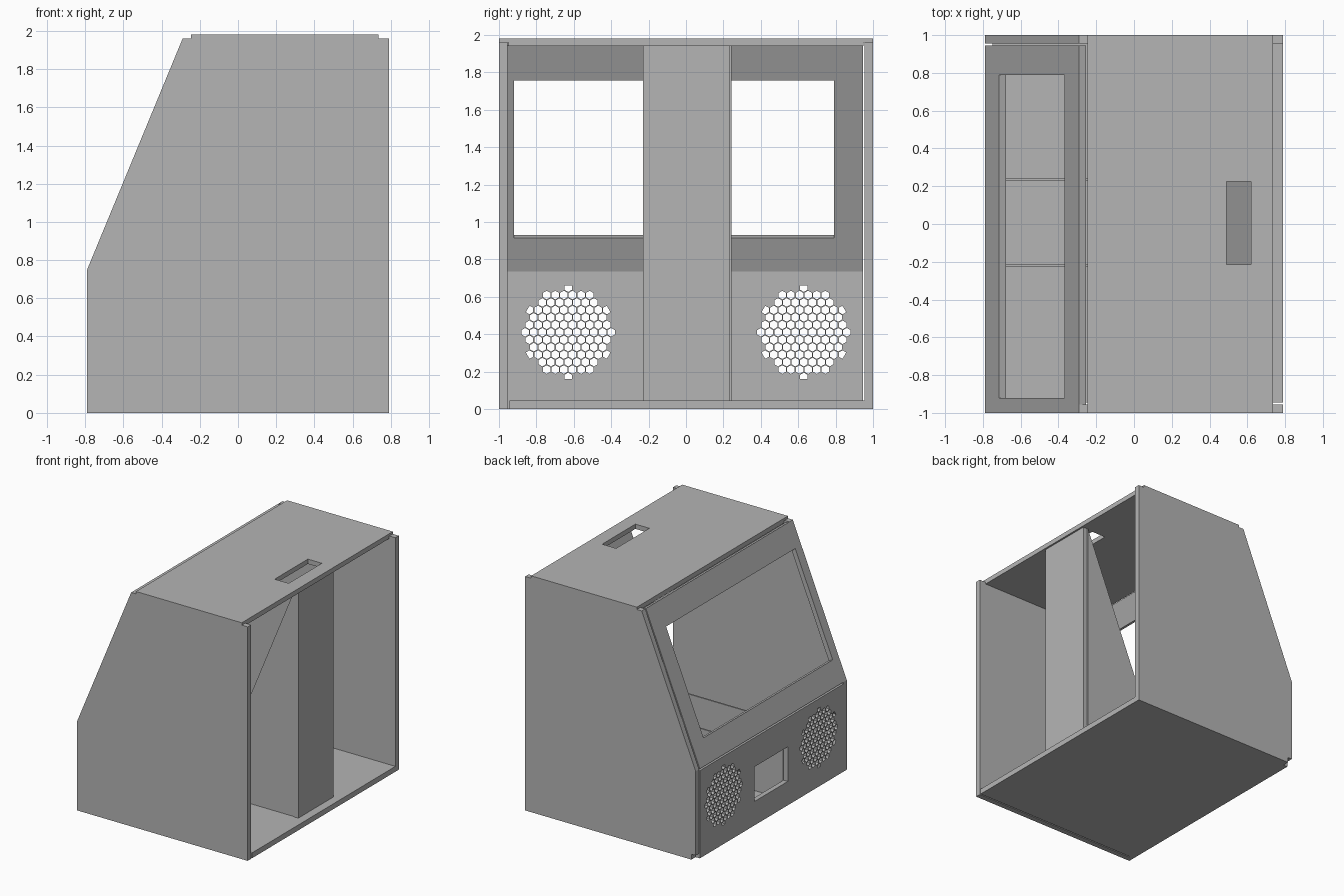
import bpy, bmesh, math
from mathutils import Matrix, Vector

cube = bpy.data.objects.get("Cube")
if cube:
    bpy.data.objects.remove(cube, do_unlink=True)

grey = bpy.data.materials.new("plain_grey")
grey.use_nodes = True
grey.diffuse_color = (0.46, 0.46, 0.46, 1)
grey.node_tree.nodes["Principled BSDF"].inputs["Base Color"].default_value = (0.46, 0.46, 0.46, 1)

X, Y, Z = Vector((1, 0, 0)), Vector((0, 1, 0)), Vector((0, 0, 1))


def plate(name, loops, thick, origin, u, v):
    """Flat board: first loop is the outline, the others are holes.
    It runs from origin to origin + thick along u x v."""
    curve = bpy.data.curves.new(name, "CURVE")
    curve.dimensions = "2D"
    curve.fill_mode = "BOTH"
    curve.extrude = thick / 2
    for loop in loops:
        spline = curve.splines.new("POLY")
        spline.points.add(len(loop) - 1)
        for point, (a, b) in zip(spline.points, loop):
            point.co = (a, b, 0, 1)
        spline.use_cyclic_u = True
    source = bpy.data.objects.new(name + "_outline", curve)
    bpy.context.scene.collection.objects.link(source)
    graph = bpy.context.evaluated_depsgraph_get()
    mesh = bpy.data.meshes.new_from_object(source.evaluated_get(graph))
    bpy.data.objects.remove(source, do_unlink=True)
    bpy.data.curves.remove(curve)

    n = u.cross(v)
    place = Matrix((u, v, n)).transposed().to_4x4()
    place.translation = Vector(origin) + n * thick / 2
    bm = bmesh.new()
    bm.from_mesh(mesh)
    bmesh.ops.remove_doubles(bm, verts=bm.verts, dist=1e-5)
    bmesh.ops.transform(bm, matrix=place, verts=bm.verts)
    bmesh.ops.recalc_face_normals(bm, faces=bm.faces)
    for face in bm.faces:
        face.smooth = False
    bm.to_mesh(mesh)
    bm.free()
    mesh.name = name
    mesh.materials.clear()
    mesh.materials.append(grey)
    ob = bpy.data.objects.new(name, mesh)
    bpy.context.scene.collection.objects.link(ob)
    return ob


def rect(a0, b0, a1, b1):
    return [(a0, b0), (a1, b0), (a1, b1), (a0, b1)]


def honeycomb(cy, cz, radius, pitch, wall):
    """Hexagonal openings packed in a disc, trimmed at its rim."""
    cells = []
    r = (pitch - wall) / math.sqrt(3)
    row_step = pitch * math.sqrt(3) / 2
    rows = int(radius / row_step) + 1
    for j in range(-rows, rows + 1):
        for i in range(-rows, rows + 1):
            centre = Vector(((i + (j % 2) / 2) * pitch, j * row_step))
            if centre.length > radius - r * 0.3:
                continue
            cell = []
            for k in range(6):
                angle = math.radians(60 * k + 30)
                p = centre + Vector((math.cos(angle), math.sin(angle))) * r
                if p.length > radius:
                    p *= radius / p.length
                cell.append((cy + p.x, cz + p.y))
            cells.append(cell)
    return cells


BOARD = 0.045
FRONT = 0.04

# Side walls with the raked front edge
def side_outline(bottom):
    return [(-0.79, bottom), (0.79, bottom), (0.79, 1.96), (-0.29, 1.96), (-0.79, 0.75)]

plate("side_wall_right", [side_outline(0)], BOARD, (0, -0.955, 0), X, Z)
plate("side_wall_left", [side_outline(BOARD)], BOARD, (0, 1, 0), X, Z)

# Floor
plate("floor", [rect(-0.75, -0.945, 0.79, 1)], BOARD, (0, 0, 0), X, Y)

# Stepped roof with a hand slot
slot = rect(0.49, -0.215, 0.62, 0.225)
plate("roof", [rect(-0.245, -1, 0.735, 1), slot], 0.02, (0, 0, 1.96), X, Y)
plate("roof_underside", [rect(-0.245, -0.95, 0.735, 0.95), slot], 0.02, (0, 0, 1.94), X, Y)

# Lower panel with two honeycomb grilles and a pocket opening
holes = [rect(-0.22, 0.2, 0.22, 0.49)]
for side in (-1, 1):
    holes += honeycomb(side * 0.63, 0.41, 0.25, 0.046, 0.006)
plate("speaker_panel", [rect(-0.955, 0, 0.945, 0.735)] + holes, FRONT, (-0.79, 0, 0), Y, Z)

# Raked panel with the screen opening
rake = Vector((0.5, 0, 1.21)).normalized()
plate("screen_frame",
      [rect(-0.955, 0, 0.945, 1.309), rect(-0.92, 0.195, 0.79, 1.104)],
      FRONT, (-0.79, 0, 0.75), Y, rake)

# Central support: upright back board, two cheeks and a raked inner board
plate("support_back", [rect(-0.23, BOARD, 0.235, 1.94)], 0.04, (0.68, 0, 0), Y, Z)
cheek = [(0.68, BOARD), (0.68, 1.94), (0.164, 0.69), (-0.75, 0.69), (-0.75, BOARD)]
for name, y in (("support_cheek_left", 0.243), ("support_cheek_right", -0.212)):
    plate(name, [cheek], 0.013, (0, y, 0), X, Z)
drop = 1.94 - BOARD
plate("support_ramp", [rect(-0.212, 0, 0.23, drop / rake.z)], 0.013,
      (0.68 - drop * rake.x / rake.z, 0, BOARD), Y, rake)
